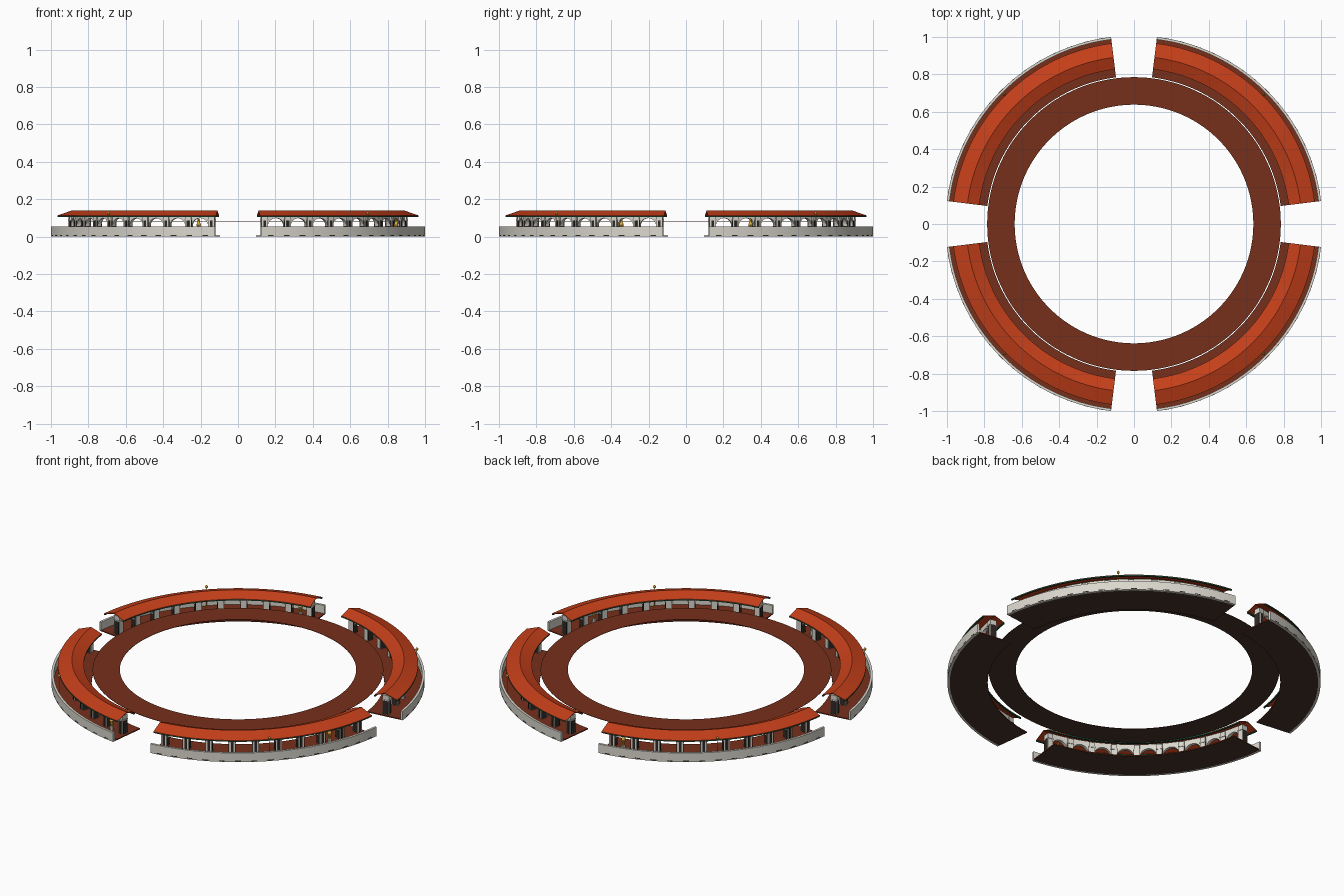
import bpy, bmesh, math
from mathutils import Matrix, Vector

if "Cube" in bpy.data.objects:
    bpy.data.objects.remove(bpy.data.objects["Cube"])


def material(name, rgb):
    m = bpy.data.materials.new(name)
    m.diffuse_color = (*rgb, 1)
    m.use_nodes = True
    m.node_tree.nodes["Principled BSDF"].inputs["Base Color"].default_value = m.diffuse_color
    return m


STONE = material("pale stone", (0.70, 0.68, 0.61))
ROOF = material("orange roof tile", (0.56, 0.05, 0.010))
FLOOR = material("brown paving", (0.18, 0.028, 0.011))
BASE = material("dark earth", (0.065, 0.032, 0.022))
GREEN = material("dark green trim", (0.012, 0.075, 0.045))
GOLD = material("gold", (0.75, 0.42, 0.05))
DARK = material("near black", (0.03, 0.022, 0.018))

QUADS = (0, 90, 180, 270)
A0, A1 = 7.0, 83.0          # angular extent of each quarter
FIRST, STEP, BAYS = 9.0, 8.0, 9
ARC_R = 0.895


def polar(r, deg, z):
    a = math.radians(deg)
    return Vector((r * math.cos(a), r * math.sin(a), z))


def sweep(bm, sections, closed=False):
    """Skin (angle, [(r, z), ...]) sections into a solid."""
    rows = [[bm.verts.new(polar(r, a, z)) for r, z in prof] for a, prof in sections]
    n = len(rows[0])
    pairs = list(zip(rows, rows[1:]))
    if closed:
        pairs.append((rows[-1], rows[0]))
    for p, q in pairs:
        for i in range(n):
            j = (i + 1) % n
            bm.faces.new((p[i], p[j], q[j], q[i]))
    if not closed:
        bm.faces.new(rows[0])
        bm.faces.new(rows[-1][::-1])


def arc(bm, start, end, prof, steps=40):
    sweep(bm, [(start + (end - start) * i / steps, prof) for i in range(steps + 1)])


def rect(r0, r1, z0, z1):
    return [(r0, z0), (r1, z0), (r1, z1), (r0, z1)]


def block(bm, deg, width, r0, r1, z0, z1):
    """Small box set on the circle, width measured along it."""
    h = math.degrees(width / 2 / ((r0 + r1) / 2))
    arc(bm, deg - h, deg + h, rect(r0, r1, z0, z1), 1)


def cone(bm, r, deg, z0, z1, w0, w1, seg=10):
    bmesh.ops.create_cone(bm, cap_ends=True, segments=seg, radius1=w0, radius2=w1, depth=z1 - z0,
                          matrix=Matrix.Translation(polar(r, deg, (z0 + z1) / 2)))


def ball(bm, r, deg, z, size):
    bmesh.ops.create_uvsphere(bm, u_segments=10, v_segments=8, radius=size,
                              matrix=Matrix.Translation(polar(r, deg, z)))


def part(name, mat, build, smooth=True, under=None):
    bm = bmesh.new()
    build(bm)
    bmesh.ops.recalc_face_normals(bm, faces=bm.faces)
    bm.normal_update()
    if under:               # second colour on faces that look down
        for f in bm.faces:
            f.material_index = int(f.normal.z < -0.9)
    me = bpy.data.meshes.new(name)
    bm.to_mesh(me)
    bm.free()
    me.materials.append(mat)
    if under:
        me.materials.append(under)
    ob = bpy.data.objects.new(name, me)
    bpy.context.collection.objects.link(ob)
    if smooth:
        bpy.ops.object.select_all(action='DESELECT')
        ob.select_set(True)
        bpy.context.view_layer.objects.active = ob
        bpy.ops.object.shade_smooth_by_angle(angle=math.radians(20))


def quarter_arcs(*profiles):
    def build(bm):
        for q in QUADS:
            for prof in profiles:
                arc(bm, q + A0, q + A1, prof)
    return build


# thin inner walkway ring
part("inner_ring", FLOOR, lambda bm: sweep(
    bm, [(i * 2.5, rect(0.638, 0.785, 0.081, 0.083)) for i in range(144)], True), under=BASE)

# floors, outer parapet walls, roofs and eave trims
part("gallery_floor", FLOOR, quarter_arcs(rect(0.79, 0.995, 0.0, 0.006)), under=BASE)
part("parapet_wall", STONE, quarter_arcs(rect(0.994, 1.0075, 0.0, 0.054)))
part("roof", ROOF, quarter_arcs([(0.973, 0.113), (0.897, 0.139), (0.833, 0.113),
                                 (0.833, 0.111), (0.897, 0.134), (0.973, 0.111)]))
part("eave_trim", GREEN, quarter_arcs(rect(0.965, 0.973, 0.105, 0.111),
                                      rect(0.833, 0.841, 0.105, 0.111)))


# arched panels between the pillars
def arcade(bm):
    half, rad, spring = STEP / 2, 0.045, 0.054
    for q in QUADS:
        for b in range(BAYS):
            mid = q + FIRST + (b + 0.5) * STEP
            sections = [(mid - half, rect(0.885, 0.905, spring, 0.126))]
            for i in range(13):
                t = math.pi * i / 12
                a = mid - math.degrees(rad * math.cos(t) / ARC_R)
                sections.append((a, rect(0.885, 0.905, spring + rad * math.sin(t), 0.126)))
            sections.append((mid + half, rect(0.885, 0.905, spring, 0.126)))
            sweep(bm, sections)


part("arcade_arches", STONE, arcade)


def at_pillars(fn):
    def build(bm):
        for q in QUADS:
            for i in range(BAYS + 1):
                fn(bm, q + FIRST + i * STEP)
    return build


def pillar(bm, d):
    block(bm, d, 0.032, 0.876, 0.914, 0.005, 0.118)
    block(bm, d, 0.037, 0.873, 0.917, 0.086, 0.091)


def dark_panels(bm, d):
    for s in (-1, 1):
        block(bm, d + s * math.degrees(0.0165 / ARC_R), 0.003, 0.879, 0.911, 0.008, 0.086)
    block(bm, d, 0.014, 0.913, 0.916, 0.008, 0.086)


part("pillars", STONE, at_pillars(pillar), False)
part("pillar_panels", DARK, at_pillars(dark_panels), False)


# drainage slots along the foot of the parapet
def slots(bm):
    for q in QUADS:
        for i in range(15):
            d = q + 10 + i * 5
            arc(bm, d - 0.9, d + 0.9, rect(1.003, 1.008, 0.004, 0.009), 2)


part("wall_slots", DARK, slots, False)


# gilded lamps at the middle of each quarter
def lamps(bm):
    for q in QUADS:
        cone(bm, 0.981, q + 45, 0.005, 0.12, 0.0018, 0.0015, 8)
        ball(bm, 0.981, q + 45, 0.124, 0.008)
        cone(bm, 0.981, q + 45, 0.130, 0.138, 0.004, 0.0)


part("lamps", GOLD, lamps)

# gilded figures standing in four of the bays
FIGURES = (22.2, -22.2, 103.3, 256.7)


def pedestals(bm):
    for d in FIGURES:
        cone(bm, 0.913, d, 0.005, 0.03, 0.013, 0.011)


def figures(bm):
    for d in FIGURES:
        cone(bm, 0.913, d, 0.03, 0.064, 0.008, 0.012)
        cone(bm, 0.913, d, 0.064, 0.084, 0.012, 0.005)
        ball(bm, 0.913, d, 0.089, 0.007)


part("figure_pedestals", STONE, pedestals)
part("gilded_figures", GOLD, figures)
